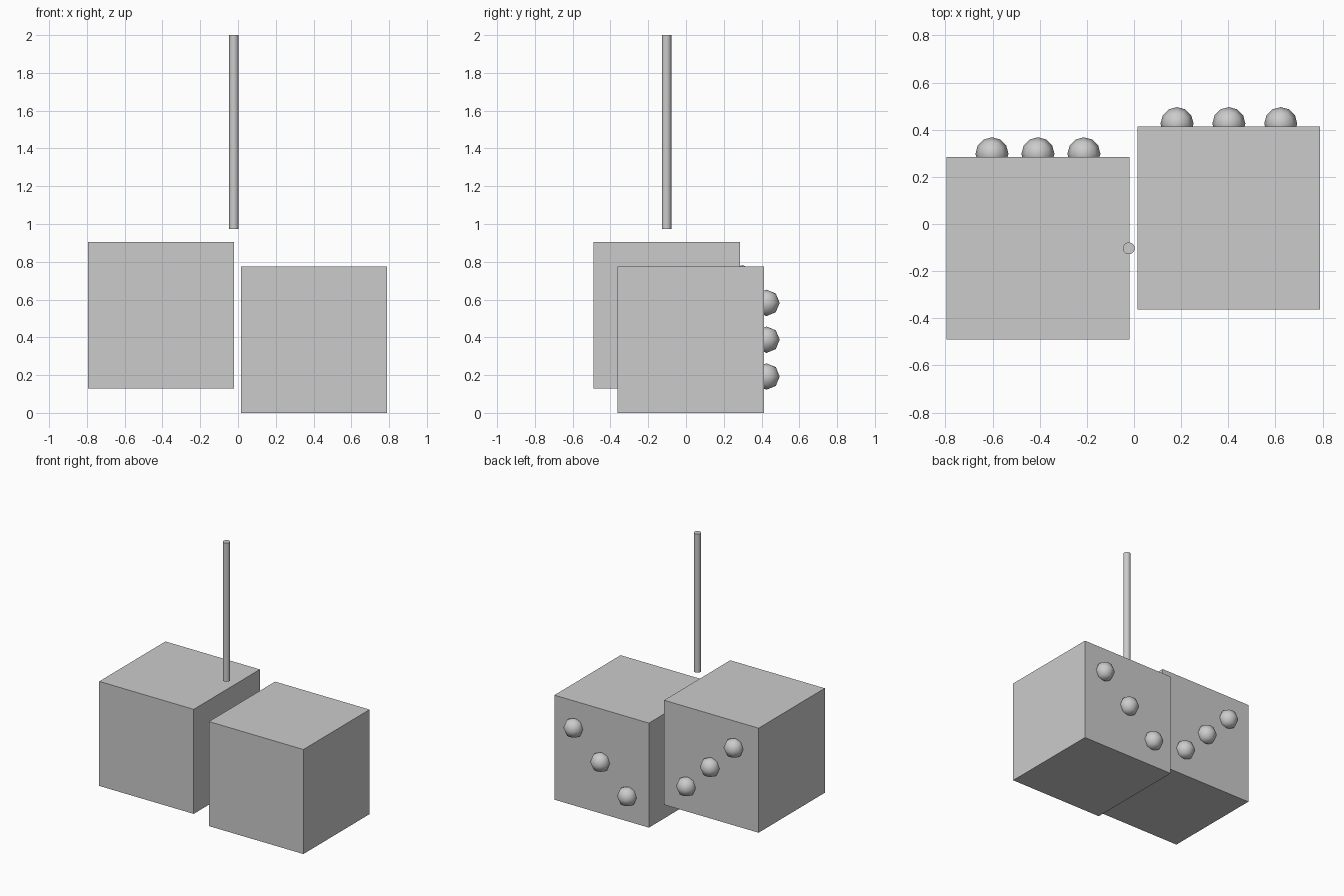
import bpy, math

if "Cube" in bpy.data.objects:
    bpy.data.objects.remove(bpy.data.objects["Cube"])

grey = bpy.data.materials.new("plain_grey")
grey.diffuse_color = (0.6, 0.6, 0.6, 1)
grey.use_nodes = True
grey.node_tree.nodes["Principled BSDF"].inputs["Base Color"].default_value = grey.diffuse_color

SIDE = 0.775      # die edge length
DOT = 0.07        # dot radius
STEP = 0.195      # vertical spacing of the dots


def finish(name, smooth_angle=None):
    ob = bpy.context.object
    ob.name = name
    ob.data.materials.append(grey)
    if smooth_angle:
        bpy.ops.object.shade_smooth_by_angle(angle=math.radians(smooth_angle))
    return ob


def die(name, x, y, z, dot_step, direction):
    # cube body
    bpy.ops.mesh.primitive_cube_add(size=SIDE, location=(x, y, z))
    finish(name + "_die")
    # diagonal row of three raised dots on the back face
    for i in (-1, 0, 1):
        bpy.ops.mesh.primitive_uv_sphere_add(
            segments=12, ring_count=4, radius=DOT,
            location=(x + i * dot_step, y + SIDE / 2 + 0.013, z + direction * i * STEP))
        finish(f"{name}_dot_{i + 2}", 60)


die("left", -0.4075, -0.1025, 0.5175, 0.195, -1)
die("right", 0.4025, 0.0255, 0.3875, 0.22, 1)

# hanging rod above the dice
bpy.ops.mesh.primitive_cylinder_add(vertices=24, radius=0.025, depth=1.027,
                                    location=(-0.022, -0.103, 1.4865))
finish("hanging_rod", 40)
